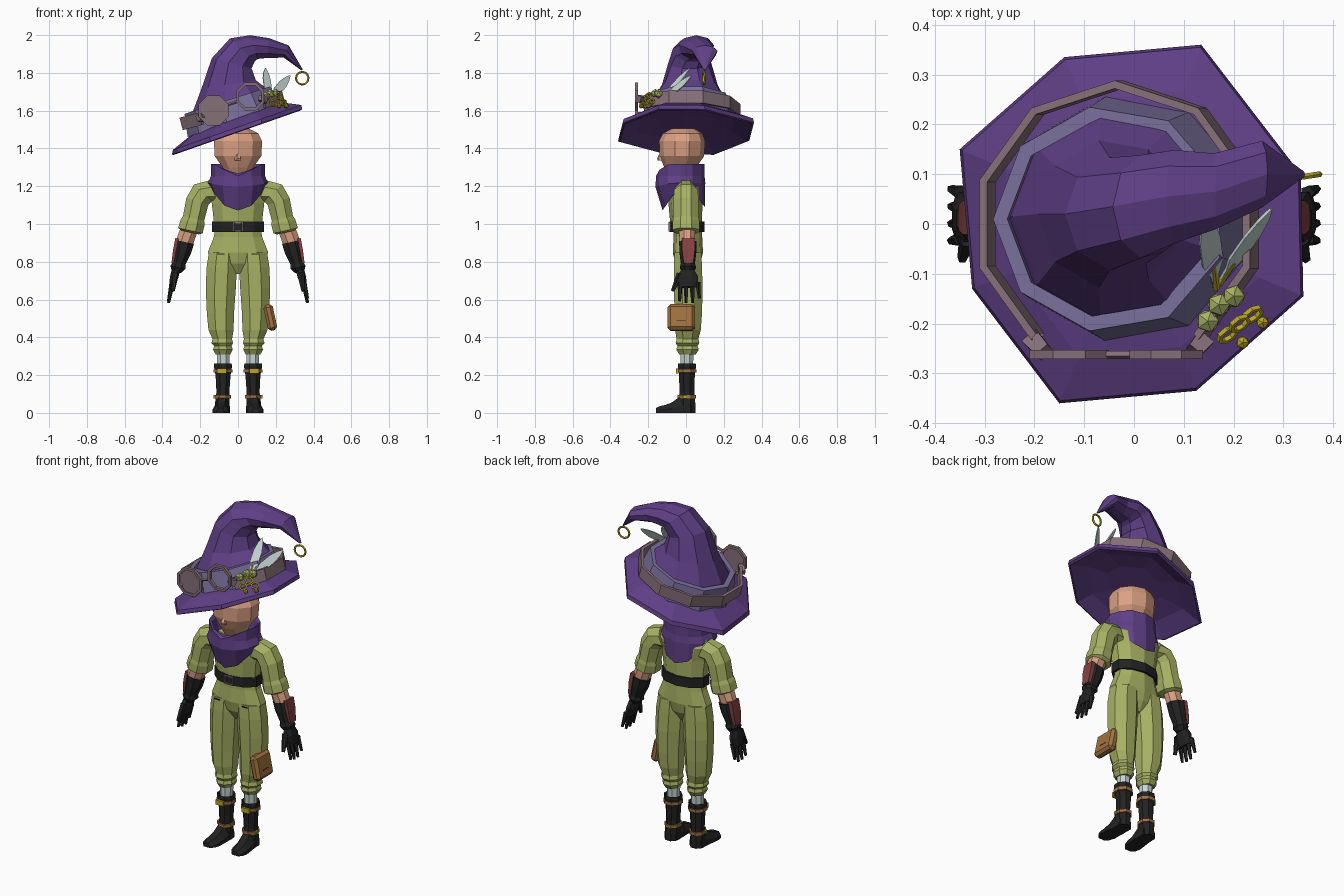
import bpy, bmesh, math
from mathutils import Matrix, Vector

COLOURS = {
    "purple": (0.115, 0.050, 0.240), "green": (0.385, 0.440, 0.125),
    "black": (0.016, 0.016, 0.016), "skin": (0.700, 0.350, 0.225),
    "dark_red": (0.240, 0.055, 0.055), "leather": (0.360, 0.165, 0.052),
    "gold": (0.480, 0.380, 0.018), "mauve": (0.240, 0.160, 0.190),
    "lilac": (0.190, 0.160, 0.330), "pale": (0.560, 0.680, 0.650)}
MATS = {}
for key, c in COLOURS.items():
    MATS[key] = bpy.data.materials.new(key)
    MATS[key].diffuse_color = (*c, 1)


def finish(name, bm, mat):
    bmesh.ops.recalc_face_normals(bm, faces=bm.faces)
    me = bpy.data.meshes.new(name)
    bm.to_mesh(me)
    bm.free()
    me.materials.append(MATS[mat])
    ob = bpy.data.objects.new(name, me)
    bpy.context.collection.objects.link(ob)
    return ob


def skin_rings(name, rings, mat, closed=False):
    """Bridge rings of points; closed joins the last ring to the first."""
    bm = bmesh.new()
    vs = [[bm.verts.new(p) for p in r] for r in rings]
    n = len(vs[0])
    pairs = list(zip(vs, vs[1:])) + ([(vs[-1], vs[0])] if closed else [])
    for a, b in pairs:
        for i in range(n):
            j = (i + 1) % n
            bm.faces.new((a[i], a[j], b[j], b[i]))
    if not closed:
        bm.faces.new(vs[0])
        bm.faces.new(vs[-1])
    return finish(name, bm, mat)


def tube(name, secs, mat, n=8, s=1, ph=0.5, closed=False, M=None, warp=None):
    """Loft of ellipses (x, y, z, rx, ry, tilt about y)."""
    rings = []
    for x, y, z, rx, ry, *t in secs:
        t = t[0] if t else 0
        ring = []
        for i in range(n):
            a = (i + ph) * math.tau / n
            u = rx * math.cos(a)
            p = Vector((s * (x + u * math.cos(t)), y + ry * math.sin(a), z - u * math.sin(t)))
            if warp:
                p = warp(p)
            ring.append(M @ p if M else p)
        rings.append(ring)
    return skin_rings(name, rings, mat, closed)


def band(name, c, rx, ry, h, th, mat, n=8, t=0, s=1, M=None, taper=0):
    """Hoop of height h and thickness th, narrowing upward by taper."""
    ax = Vector((math.sin(t), 0, math.cos(t))) * h / 2
    lo, hi = Vector(c) - ax, Vector(c) + ax
    ux, uy = rx - taper, ry - taper
    return tube(name, [(*lo, rx, ry, t), (*hi, ux, uy, t), (*hi, ux - th, uy - th, t),
                       (*lo, rx - th, ry - th, t)], mat, n, s, closed=True, M=M)


def rod(name, p, q, r0, r1, mat, n=5):
    p, q = Vector(p), Vector(q)
    M = Matrix.Translation(p) @ (q - p).to_track_quat('Z', 'Y').to_matrix().to_4x4()
    return tube(name, [(0, 0, 0, r0, r0), (0, 0, (q - p).length, r1, r1)], mat, n, M=M)


def box(name, c, size, mat, t=0, bevel=0):
    bm = bmesh.new()
    bmesh.ops.create_cube(bm, size=1)
    bm.transform(Matrix.Translation(c) @ Matrix.Rotation(t, 4, 'Y') @ Matrix.Diagonal((*size, 1)))
    ob = finish(name, bm, mat)
    if bevel:
        b = ob.modifiers.new("bevel", 'BEVEL')
        b.width, b.segments = bevel, 1
    return ob


def ball(name, c, r, mat):
    bm = bmesh.new()
    bmesh.ops.create_icosphere(bm, subdivisions=1, radius=r, matrix=Matrix.Translation(c))
    return finish(name, bm, mat)


# Hat brim: tilted, drooping octagon
OCT = [(-.35, .15), (-.325, -.13), (-.15, -.36), (.125, -.335),
       (.34, -.145), (.335, .10), (.135, .36), (-.14, .335)]
skin_rings("hat_brim", [[(x * k, y * k, 1.485 + .35 * x * k + h) for x, y in OCT] for k, h in
           ((.40, .055), (.72, .04), (.97, 0), (1, .005), (.985, .028), (.74, .068), (.5, .09))], "purple")

# Hat crown curling over to a drooping tip
tube("hat_crown", [
    (-.03, .01, 1.57, .25, .235, -.32), (-.03, .015, 1.645, .222, .21, -.28),
    (-.045, .02, 1.74, .15, .15, -.15), (-.03, .02, 1.85, .112, .115, .25),
    (.025, .035, 1.92, .092, .105, .75), (.085, .055, 1.935, .068, .095, 1.25),
    (.16, .065, 1.93, .054, .078, 1.65), (.255, .10, 1.912, .036, .068, 1.95),
    (.34, .10, 1.815, .004, .006, 2.4)], "purple", n=9)
band("hat_ribbon", (-.03, .01, 1.60), .268, .25, .122, .03, "lilac", 9, -.31, taper=.022)

# Goggle strap, open at the front between the two eyepieces
strap = band("goggle_strap", (-.03, .0, 1.602), .295, .288, .068, .016, "mauve", 10, -.26)
bm = bmesh.new()
bm.from_mesh(strap.data)
bmesh.ops.delete(bm, geom=[f for f in bm.faces if f.calc_center_median().y < -.21], context='FACES')
bm.to_mesh(strap.data)
bm.free()
for nm, x, z, r in (("left", -.13, 1.60, .086), ("right", .065, 1.675, .08)):
    M = Matrix.Translation((x, -.262, z)) @ Matrix.Rotation(math.pi / 2, 4, 'X')
    band("goggle_rim_" + nm, (0, 0, 0), r, r, .018, .016, "mauve", M=M)
    if nm == "left":
        tube("goggle_lens", [(0, 0, -.003, .074, .074), (0, 0, .003, .074, .074)], "mauve", M=M)
rod("goggle_bridge", (-.06, -.262, 1.63), (0, -.262, 1.65), .009, .009, "mauve")
rod("strap_joint_left", (-.205, -.23, 1.555), (-.18, -.258, 1.58), .026, .022, "mauve", 4)
rod("strap_joint_right", (.142, -.23, 1.655), (.12, -.256, 1.67), .026, .022, "mauve", 4)

# Tip ring
bpy.ops.mesh.primitive_torus_add(major_radius=.033, minor_radius=.006, major_segments=12,
                                 minor_segments=5, location=(.34, .095, 1.772),
                                 rotation=(math.pi / 2, 0, .15))
bpy.context.object.name = "tip_ring"
bpy.context.object.data.materials.append(MATS["gold"])

# Feathers, berries and gold charms on the hat
for k, (p, q) in enumerate((((.165, -.13, 1.66), (.145, .02, 1.825)),
                            ((.17, -.12, 1.66), (.275, .03, 1.785)))):
    p, q = Vector(p), Vector(q)
    d = q - p
    side = d.cross(Vector((.6, -1, .4))).normalized()
    nrm = side.cross(d).normalized() * .003
    shape = ((.0, .004), (.2, .010), (.35, .023), (.65, .023), (.85, .015), (1, .002))
    skin_rings("feather_%d" % k, [[p + d * f + side * w + nrm, p + d * f - side * w + nrm,
               p + d * f - side * w - nrm, p + d * f + side * w - nrm] for f, w in shape], "pale")
    rod("feather_stem_%d" % k, p, p + d * .28, .008, .006, "gold")
for k, (x, y, z) in enumerate(((.148, -.195, 1.675), (.170, -.162, 1.69), (.20, -.145, 1.69))):
    ball("berry_%d" % k, (x, y, z), .025, "green")
for k, (x, y, z) in enumerate(((.188, -.222, 1.64), (.212, -.20, 1.675), (.238, -.182, 1.645))):
    M = Matrix.Translation((x, y, z)) @ Matrix.Rotation(.6, 4, 'Z') @ Matrix.Rotation(1.0, 4, 'X')
    band("charm_%d" % k, (0, 0, 0), .024, .021, .010, .008, "gold", 7, M=M)
for k, (x, y) in enumerate(((.218, -.238), (.258, -.198))):
    ball("charm_bead_%d" % k, (x, y, 1.625), .014, "gold")

# Head, neck and nose
tube("head", [(0, -.02, 1.22, .05, .05), (0, -.03, 1.30, .085, .085), (0, -.022, 1.36, .130, .118),
              (0, -.02, 1.44, .134, .122), (0, -.018, 1.48, .112, .105),
              (0, -.015, 1.505, .06, .06)], "skin", n=10)
tube("nose", [(0, -.13, 1.335, .018, .02), (0, -.133, 1.348, .018, .021), (0, -.124, 1.385, .006, .010)], "skin", n=5)


# Neck scarf: flared collar with pointed front and back
def scarf_warp(p):
    f = max(0, -(p.y + .03) / .13)
    b = max(0, (p.y + .03) / .13)
    if p.z > 1.28:
        p.z -= .07 * f ** 5
    elif p.z < 1.20:
        p.z -= .18 * f ** 1.3 + .10 * b ** 2
    elif p.z < 1.22:
        p.z -= .02 * f ** 2
    return p


tube("scarf", [(0, -.03, 1.23, .10, .10), (0, -.03, 1.305, .125, .115), (0, -.03, 1.318, .142, .128),
               (0, -.03, 1.255, .142, .128), (0, -.03, 1.218, .160, .132), (0, -.012, 1.19, .138, .112),
               (0, -.01, 1.195, .05, .05)], "purple", n=12, ph=0, warp=scarf_warp)

# Torso and hips
tube("torso", [(0, .005, .96, .135, .08), (0, 0, 1.02, .135, .085), (0, -.003, 1.11, .146, .09),
               (0, .0, 1.19, .175, .082), (0, .0, 1.235, .145, .062)], "green", n=10)
tube("hips", [(0, .01, .735, .03, .035), (0, .01, .79, .145, .066), (0, .01, .85, .168, .08),
              (0, .01, .93, .135, .076), (0, .008, .98, .125, .076)], "green", n=10)
band("belt", (0, .005, .985), .145, .092, .056, .03, "black", 10)
M = Matrix.Translation((0, -.086, .985)) @ Matrix.Rotation(math.pi / 2, 4, 'X')
band("belt_buckle", (0, 0, 0), .04, .036, .012, .01, "mauve", 4, M=M)

for s, side in ((1, "left"), (-1, "right")):
    # Trouser leg gathered at a cuff
    tube("trouser_leg_" + side, [
        (.08, .008, .31, .042, .048), (.08, .008, .335, .056, .064), (.08, .008, .355, .05, .058),
        (.083, .008, .37, .062, .068), (.083, .008, .39, .056, .062), (.09, .01, .44, .072, .074),
        (.093, .012, .53, .078, .079), (.091, .012, .66, .086, .082), (.086, .01, .77, .087, .081),
        (.08, .01, .85, .08, .077)], "green", s=s)
    box("pocket_slit_" + side, (s * .09, -.066, .84), (.035, .006, .005), "black")
    # Sock and boot
    tube("sock_" + side, [(.078, .005, .22, .034, .034), (.078, .005, .33, .038, .038)], "pale", s=s)
    tube("boot_shaft_" + side, [(.083, .005, .0, .044, .05), (.083, .005, .05, .042, .048),
                                (.08, .005, .11, .037, .043), (.079, .005, .20, .043, .045),
                                (.08, .005, .245, .052, .052), (.08, .005, .262, .05, .05),
                                (.08, .005, .24, .036, .036)], "black", s=s)
    skin_rings("boot_foot_" + side, [[(s * (x + w), y, 0), (s * (x + w), y, h * .4), (s * (x + w * .45), y, h),
               (s * (x - w * .45), y, h), (s * (x - w), y, h * .4), (s * (x - w), y, 0)]
               for x, y, w, h in ((.083, .03, .038, .08), (.084, -.035, .042, .085), (.088, -.075, .044, .055),
                                  (.09, -.11, .046, .042), (.092, -.14, .038, .036), (.093, -.16, .02, .025))], "black")
    for z, rx, ry in ((.222, .054, .055), (.085, .046, .053)):
        band("boot_strap_" + side, (.08, .005, z), rx, ry, .018, .015, "leather", s=s)
    box("boot_buckle_" + side, (s * .085, -.047, .222), (.05, .014, .028), "gold")
    box("ankle_buckle_" + side, (s * .125, -.005, .085), (.008, .018, .018), "gold")

    # Sleeve with turned cuff, then bare arm
    tube("sleeve_" + side, [
        (.13, .0, 1.17, .07, .06, -1.2), (.185, .0, 1.165, .07, .068, -.75), (.215, .0, 1.12, .066, .072, -.3),
        (.235, .0, 1.03, .062, .072, -.22), (.24, .0, 1.01, .07, .076, -.22),
        (.252, .0, .965, .072, .076, -.22), (.253, .0, .955, .05, .06, -.22)], "green", s=s)
    tube("arm_" + side, [(.248, .005, 1.0, .05, .048, -.25), (.288, .007, .89, .05, .043, -.25)], "skin", s=s)
    # Gauntlet with bracer plate
    tube("gauntlet_" + side, [(.282, .01, .905, .054, .05, -.2), (.295, .01, .85, .05, .048, -.2),
                              (.313, .01, .79, .038, .040, -.2), (.318, .01, .77, .044, .046, -.2),
                              (.326, .01, .745, .026, .032, -.2)], "black", s=s)
    tube("bracer_" + side, [(.306, .013, .92, .037, .048, -.2), (.320, .013, .86, .034, .048, -.2),
                            (.337, .013, .79, .022, .036, -.2)], "dark_red", n=4, s=s)
    # Gloved hand
    tube("palm_" + side, [(.326, .01, .765, .024, .032, -.2), (.338, .008, .72, .024, .060, -.2),
                          (.35, .012, .665, .017, .057, -.2)], "black", s=s)
    for k in range(4):
        y = -.03 + k * .031
        drop = (.01, 0, .0, .025)[k]
        rod("finger_%d_%s" % (k, side), (s * .348, y, .69), (s * .368, y * 1.12, .582 + drop),
            .015, .008, "black")
    rod("thumb_" + side, (s * .332, -.03, .735), (s * .345, -.07, .645), .02, .01, "black")

# Hip pouch with clasp
box("pouch", (.171, -.025, .505), (.05, .145, .14), "leather", -.21, .015)
box("pouch_clasp", (.1975, -.025, .49), (.006, .05, .005), "black", -.21)
